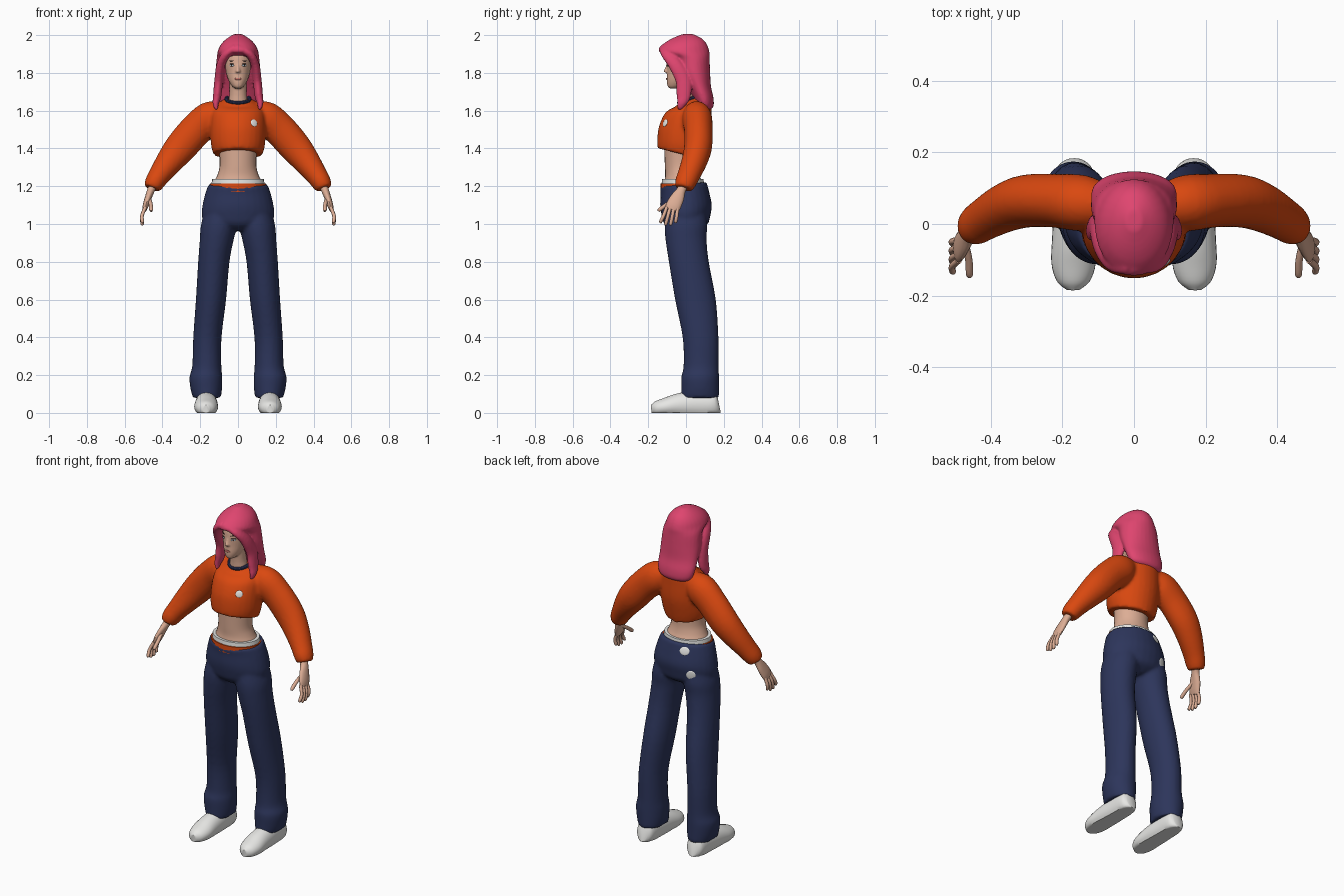
import bpy, bmesh, math
from mathutils import Vector

if "Cube" in bpy.data.objects:
    bpy.data.objects.remove(bpy.data.objects["Cube"], do_unlink=True)


def material(name, r, g, b):
    m = bpy.data.materials.new(name)
    m.use_nodes = True
    m.diffuse_color = (r, g, b, 1)
    bsdf = next(n for n in m.node_tree.nodes if n.type == 'BSDF_PRINCIPLED')
    bsdf.inputs["Base Color"].default_value = (r, g, b, 1)
    bsdf.inputs["Roughness"].default_value = 0.8
    return m


PINK = material("hair pink", .74, .06, .16)
ORANGE = material("sweater orange", .70, .065, .005)
NAVY = material("denim navy", .026, .036, .105)
SKIN = material("skin", .72, .42, .30)
WHITE = material("off white", .80, .80, .78)
EYE = material("eye pale blue", .50, .62, .68)
DARK = material("lash brown", .06, .03, .025)
LIP = material("lip rose", .52, .17, .14)


def spline(secs, steps=4):
    """Smooth a list of sections (x, y, z, half width, half depth, slope)."""
    secs = [tuple(s) + (0,) * (6 - len(s)) for s in secs]
    ext = [secs[0]] + secs + [secs[-1]]
    out = []
    for p, q, r, s in zip(ext, ext[1:], ext[2:], ext[3:]):
        for k in range(steps):
            t = k / steps
            out.append([.5 * (2 * b + (c - a) * t + (2 * a - 5 * b + 4 * c - d) * t * t
                              + (3 * b - a - 3 * c + d) * t ** 3)
                        for a, b, c, d in zip(p, q, r, s)])
    return out + [list(secs[-1])]


def loft(bm, secs, ref=None, n=28):
    """Skin elliptical rings; with ref the rings turn square to the path."""
    secs = spline(secs)
    mids = [Vector(s[:3]) for s in secs]
    rings = []
    for i, s in enumerate(secs):
        if ref:
            t = (mids[min(i + 1, len(secs) - 1)] - mids[max(i - 1, 0)]).normalized()
            r = Vector(ref)
            v = (r - t * r.dot(t)).normalized()
            u = v.cross(t)
        else:
            u, v = Vector((1, 0, 0)), Vector((0, 1, s[5]))
        angles = [2 * math.pi * k / n for k in range(n)]
        rings.append([bm.verts.new(mids[i] + u * s[3] * math.cos(a) + v * s[4] * math.sin(a))
                      for a in angles])
    for a, b in zip(rings, rings[1:]):
        for k in range(n):
            bm.faces.new((a[k], a[(k + 1) % n], b[(k + 1) % n], b[k]))
    bm.faces.new(rings[0])
    bm.faces.new(rings[-1])


def tube(bm, points, r, ref=(0, 1, 0)):
    radii = [r] * (len(points) - 1) + [r * .6]
    loft(bm, [(*p, q, q) for p, q in zip(points, radii)], ref, 10)


def finish(name, bm, mat, voxel=0, smooth=3):
    """Turn a bmesh into an object, optionally fusing its volumes."""
    bmesh.ops.recalc_face_normals(bm, faces=bm.faces)
    me = bpy.data.meshes.new(name)
    bm.to_mesh(me)
    bm.free()
    me.materials.append(mat)
    ob = bpy.data.objects.new(name, me)
    bpy.context.collection.objects.link(ob)
    if voxel:
        m = ob.modifiers.new("fuse", 'REMESH')
        m.mode, m.voxel_size, m.use_smooth_shade = 'VOXEL', voxel, True
        m = ob.modifiers.new("soften", 'SMOOTH')
        m.factor, m.iterations = .5, smooth
    else:
        bpy.ops.object.select_all(action='DESELECT')
        ob.select_set(True)
        bpy.context.view_layer.objects.active = ob
        bpy.ops.object.shade_smooth_by_angle(angle=math.radians(50))
    return ob


def flip(secs, s):
    return [(s * p[0], *p[1:]) for p in secs]


def simple(name, secs, mat, ref=None):
    bm = bmesh.new()
    loft(bm, secs, ref)
    return finish(name, bm, mat)


def decal(name, target, x, z, w, h, mat, side=-1, depth=.004):
    """Thin oval plate laid on the surface of a part."""
    dg = bpy.context.evaluated_depsgraph_get()
    hit, loc, nor, _ = target.ray_cast(Vector((x, side, z)), Vector((0, -side, 0)), depsgraph=dg)
    if not hit:
        return
    bm = bmesh.new()
    bmesh.ops.create_uvsphere(bm, u_segments=20, v_segments=10, radius=1)
    bmesh.ops.scale(bm, vec=(w, h, depth), verts=bm.verts)
    ob = finish(name, bm, mat)
    ob.location = loc
    ob.rotation_mode = 'QUATERNION'
    ob.rotation_quaternion = nor.to_track_quat('Z', 'Y')


# Trousers: hips and two flared legs fused together
bm = bmesh.new()
loft(bm, [(0, -.005, .965, .05, .07), (0, 0, 1, .17, .115), (0, 0, 1.05, .192, .13),
          (0, 0, 1.1, .188, .137), (0, -.005, 1.16, .174, .13), (0, -.015, 1.21, .156, .124, .1)])
LEG = [(.165, .075, .08, .074, .1), (.168, .075, .13, .084, .1), (.17, .075, .19, .087, .1),
       (.165, .08, .25, .077, .093), (.162, .077, .4, .075, .095), (.143, .05, .6, .08, .108),
       (.128, .015, .8, .083, .106), (.112, 0, .92, .09, .109), (.1, 0, 1, .095, .113),
       (.085, 0, 1.1, .08, .1)]
for s in (1, -1):
    loft(bm, flip(LEG, s))
trousers = finish("trousers", bm, NAVY, .01)

# Bare waist, waistband and under-band
simple("waist", [(0, -.015, 1.17, .125, .1), (0, -.015, 1.22, .125, .1), (0, -.02, 1.26, .109, .09),
                 (0, -.025, 1.31, .097, .087), (0, -.025, 1.4, .1, .09)], SKIN)
simple("white_band", [(0, -.017, 1.19, .143, .114), (0, -.017, 1.237, .137, .11)], WHITE)
simple("orange_band", [(0, -.017, 1.17, .148, .119), (0, -.017, 1.214, .147, .118)], ORANGE)

# Cropped sweater: torso and sleeves fused together
bm = bmesh.new()
loft(bm, [(0, -.025, 1.37, .13, .126, -.25), (0, -.018, 1.42, .143, .134, -.2),
          (0, -.005, 1.5, .147, .139, -.1), (0, .01, 1.58, .142, .126),
          (0, .025, 1.62, .125, .108, .1), (0, .025, 1.645, .09, .082, .3),
          (0, .02, 1.66, .064, .06, .35)])
SLEEVE = [(.06, .05, 1.6, .05, .05), (.14, .058, 1.565, .088, .078), (.22, .065, 1.5, .088, .075),
          (.3, .064, 1.41, .085, .074), (.36, .045, 1.335, .073, .068), (.415, .015, 1.26, .058, .06),
          (.442, -.003, 1.218, .052, .056), (.455, -.012, 1.188, .043, .046)]
for s in (1, -1):
    loft(bm, flip(SLEEVE, s), (0, 1, 0))
sweater = finish("sweater", bm, ORANGE, .01)

# Ribbed collar
bpy.ops.mesh.primitive_torus_add(major_radius=.061, minor_radius=.01, major_segments=36,
                                 minor_segments=10, location=(0, .02, 1.661),
                                 rotation=(math.atan(.35), 0, 0))
collar = bpy.context.object
collar.name = "collar"
collar.data.materials.append(NAVY)
bpy.ops.object.shade_smooth_by_angle()

# Hands and shoes
PALM = [(.445, -.01, 1.21, .022, .026), (.46, -.025, 1.18, .02, .024), (.475, -.045, 1.14, .018, .036),
        (.488, -.065, 1.1, .016, .04), (.495, -.075, 1.075, .011, .036)]
SHOE = [(.167, .174, .05, .028, .05), (.167, .15, .047, .052, .068), (.167, .06, .045, .057, .075),
        (.168, -.04, .04, .061, .063), (.169, -.11, .03, .062, .049), (.17, -.16, .022, .046, .038),
        (.17, -.184, .02, .018, .022)]
for s, side in ((1, "left"), (-1, "right")):
    bm = bmesh.new()
    loft(bm, flip(PALM, s), (0, 1, 0), 16)
    for i in range(4):
        drop = .012 if i in (0, 3) else 0
        tube(bm, flip([(.49, -.102 + .019 * i, 1.09), (.508, -.118 + .023 * i, 1.045),
                       (.507, -.132 + .026 * i, 1.005 + drop),
                       (.504, -.136 + .027 * i, .994 + drop)], s), .0095)
    tube(bm, flip([(.472, -.055, 1.135), (.462, -.1, 1.105), (.46, -.137, 1.078),
                   (.46, -.147, 1.068)], s), .0105, (1, 0, 0))
    finish(side + "_hand", bm, SKIN)

    bm = bmesh.new()
    loft(bm, flip(SHOE, s), (0, 0, 1))
    for v in bm.verts:
        v.co.z = max(v.co.z, 0)
    finish(side + "_shoe", bm, WHITE)

# Head with neck and nose
bm = bmesh.new()
loft(bm, [(0, -.065, 1.718, .016, .022), (0, -.056, 1.73, .032, .042), (0, -.04, 1.76, .05, .062),
          (0, -.02, 1.8, .063, .081), (0, -.01, 1.85, .071, .092), (0, 0, 1.9, .07, .095),
          (0, .01, 1.95, .055, .075), (0, .01, 1.975, .02, .03)])
loft(bm, [(0, .012, 1.61, .06, .052), (0, .004, 1.68, .046, .044), (0, -.005, 1.76, .045, .044)])
loft(bm, [(0, -.092, 1.8, .013, .014), (0, -.104, 1.808, .013, .015), (0, -.1, 1.825, .009, .011),
          (0, -.095, 1.85, .006, .008)], n=12)
head = finish("head", bm, SKIN, .005)

# Face details
for s, side in ((1, "left"), (-1, "right")):
    decal(side + "_eye", head, s * .033, 1.84, .0145, .0065, EYE)
    decal(side + "_iris", head, s * .032, 1.84, .0055, .006, DARK, depth=.0055)
    decal(side + "_lash", head, s * .033, 1.847, .016, .002, DARK, depth=.005)
    decal(side + "_brow", head, s * .035, 1.864, .018, .0028, DARK)
decal("mouth", head, 0, 1.768, .02, .006, LIP)

# Hair: crown, long back and two front locks swept from a parting
bm = bmesh.new()
loft(bm, [(0, .1, 1.605, .07, .03), (0, .1, 1.625, .103, .046), (0, .09, 1.67, .118, .055),
          (0, .068, 1.73, .12, .064), (0, .045, 1.8, .12, .083), (0, .03, 1.875, .113, .095),
          (0, -.01, 1.912, .108, .134), (0, -.006, 1.95, .091, .117), (0, .004, 1.98, .062, .083),
          (0, .01, 2.005, .022, .03)])
LOCK = [(0, -.112, 1.935, .02, .03), (.058, -.1, 1.903, .022, .034), (.09, -.058, 1.845, .023, .036),
        (.102, -.015, 1.76, .023, .04), (.11, -.012, 1.68, .022, .038), (.118, -.025, 1.635, .016, .024),
        (.113, -.035, 1.605, .007, .01)]
for s in (1, -1):
    loft(bm, [(p[0] - .012 * (i == 0), *p[1:]) for i, p in enumerate(flip(LOCK, s))], (0, 1, 0))
finish("hair", bm, PINK, .007)

# Sewn patches
decal("chest_patch", sweater, .085, 1.535, .02, .02, WHITE)
decal("waist_label", trousers, -.066, 1.185, .028, .024, WHITE, side=1)
decal("seat_patch", trousers, -.108, 1.05, .027, .028, WHITE, side=1)
